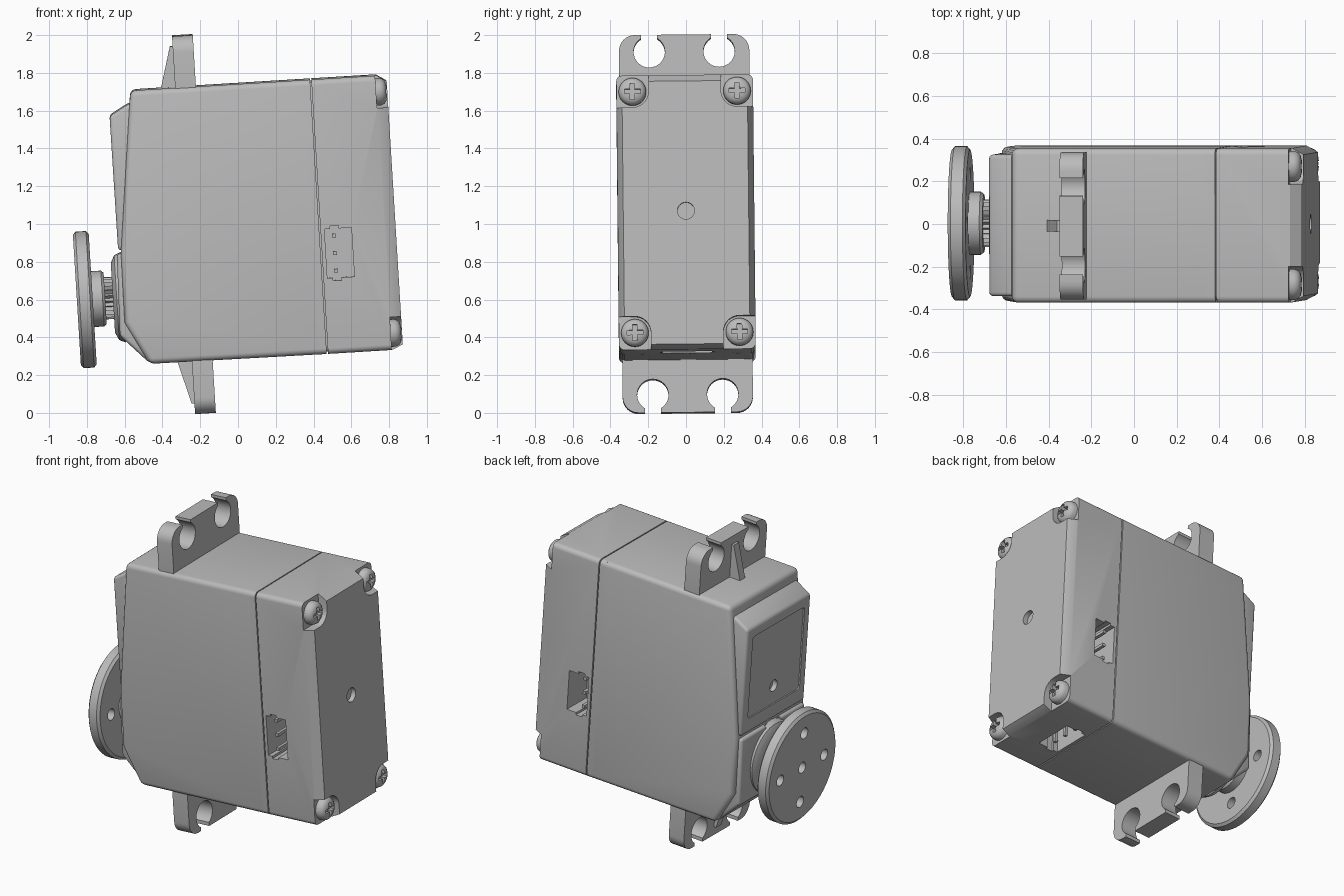
import bpy, bmesh, math
from mathutils import Matrix, Vector

old = bpy.data.objects.get("Cube")
if old:
    bpy.data.objects.remove(old, do_unlink=True)

GREY = (0.5, 0.5, 0.5, 1.0)
mat = bpy.data.materials.new("plain grey plastic")
mat.use_nodes = True
mat.diffuse_color = GREY
mat.node_tree.nodes["Principled BSDF"].inputs["Base Color"].default_value = GREY

parts = []
HALF, TOP, BOTTOM = 0.362, 0.743, -0.712
SHAFT_Z = -0.35


def finish(name, bm):
    bmesh.ops.recalc_face_normals(bm, faces=bm.faces)
    mesh = bpy.data.meshes.new(name)
    bm.to_mesh(mesh)
    bm.free()
    mesh.materials.append(mat)
    ob = bpy.data.objects.new(name, mesh)
    bpy.context.collection.objects.link(ob)
    parts.append(ob)
    return ob


def prism(name, outline, axis, a, b):
    """Extrude a flat outline along an axis: x takes (y, z), y takes (x, z), z takes (x, y)."""
    place = {"x": lambda p, t: (t, p[0], p[1]), "y": lambda p, t: (p[0], t, p[1]),
             "z": lambda p, t: (p[0], p[1], t)}[axis]
    bm = bmesh.new()
    face = bm.faces.new([bm.verts.new(place(p, a)) for p in outline])
    new = bmesh.ops.extrude_face_region(bm, geom=[face])["geom"]
    shift = Vector(place((0, 0), b - a))
    bmesh.ops.translate(bm, verts=[v for v in new if isinstance(v, bmesh.types.BMVert)], vec=shift)
    return finish(name, bm)


def hull(name, points):
    bm = bmesh.new()
    for p in points:
        bm.verts.new(p)
    bmesh.ops.convex_hull(bm, input=bm.verts)
    bmesh.ops.dissolve_limit(bm, angle_limit=0.01, verts=bm.verts, edges=bm.edges)
    return finish(name, bm)


def box(name, x, y, z):
    return prism(name, [(x[0], z[0]), (x[1], z[0]), (x[1], z[1]), (x[0], z[1])], "y", *y)


def circle(cy, cz, r, n=32):
    return [(cy + r * math.cos(2 * math.pi * i / n), cz + r * math.sin(2 * math.pi * i / n)) for i in range(n)]


def lathe(name, profile, cy, cz, n=48):
    """Stack of rings along x, given as (x, radius)."""
    return hull(name, [(x, y, z) for x, r in profile for y, z in circle(cy, cz, r, n)])


def rounded(y0, y1, z0, z1, r, n=5):
    pts = []
    for k, (cy, cz) in enumerate([(y1 - r, z1 - r), (y0 + r, z1 - r), (y0 + r, z0 + r), (y1 - r, z0 + r)]):
        for i in range(n + 1):
            t = math.pi / 2 * (k + i / n)
            pts.append((cy + r * math.cos(t), cz + r * math.sin(t)))
    return pts


def apply(ob, mod):
    bpy.context.view_layer.objects.active = ob
    bpy.ops.object.modifier_apply(modifier=mod.name)


def bevel(ob, width, segments=3):
    mod = ob.modifiers.new("round", "BEVEL")
    mod.width, mod.segments, mod.limit_method = width, segments, "ANGLE"
    apply(ob, mod)
    return ob


def cut(ob, *cutters):
    for c in cutters:
        mod = ob.modifiers.new("cut", "BOOLEAN")
        mod.operation, mod.solver, mod.object = "DIFFERENCE", "EXACT", c
        apply(ob, mod)
        parts.remove(c)
        bpy.data.objects.remove(c, do_unlink=True)
    return ob


# Main shell, with the leaning front edge
shell = prism("main_shell", [(-0.526, TOP), (-0.628, -0.11), (-0.631, -0.48), (-0.512, BOTTOM + 0.005),
                             (0.427, BOTTOM), (0.427, TOP)], "y", -HALF, HALF)
mod = shell.modifiers.new("round", "BEVEL")
mod.width, mod.segments, mod.limit_method = 0.03, 4, "ANGLE"
mod.angle_limit = math.radians(40)
apply(shell, mod)
cut(shell, box("trim", (0.39, 0.6), (-1, 1), (-1, 1)))
prism("shell_rim", rounded(-HALF, HALF, BOTTOM, TOP, 0.03), "x", 0.385, 0.427)
prism("seam_core", rounded(-HALF + 0.012, HALF - 0.012, BOTTOM + 0.012, TOP - 0.012, 0.03), "x", 0.40, 0.45)

# Rear cover, chamfered towards its back face
cover = hull("rear_cover",
             [(x, y, z) for x in (0.434, 0.778) for y, z in rounded(-HALF, HALF, BOTTOM, TOP, 0.03)]
             + [(0.832, y, z) for y, z in rounded(-HALF + 0.03, HALF - 0.03, BOTTOM + 0.025, TOP - 0.035, 0.02)])
cut(cover, prism("c", circle(0, 0.02, 0.045), "x", 0.80, 0.9))

# Corner pockets and cross-head screws
for side in (-1, 1):
    for end, sz in ((1, 0.656), (-1, -0.623)):
        sy = side * 0.277
        edge = circle(sy, sz, 0.085)
        edge += [(sy + side * a, sz + end * b) for a, b in ((0.15, 0.15), (-0.085, 0.15), (0.15, -0.085))]
        cut(cover, hull("pocket", [(x, y, z) for x in (0.772, 0.9) for y, z in edge]))
        screw = lathe("screw", [(0.76, 0.073), (0.795, 0.073), (0.812, 0.066), (0.823, 0.052), (0.829, 0.03)], sy, sz, 32)
        for long, short in ((0.042, 0.012), (0.012, 0.042)):
            cut(screw, box("slot", (0.80, 0.9), (sy - long, sy + long), (sz - short, sz + short)))

# Sockets on both sides and underneath, each with three pins
PIN_X, MID = 0.503, -0.182
for turn in (-1, 1):
    inner, outer = sorted((turn * 0.16, turn * 0.5))
    lo, hi = sorted((turn * 0.15, turn * 0.33))
    cut(cover, box("c", (0.455, 0.598), (inner, outer), (MID - 0.13, MID + 0.13)),
        box("c", (0.485, 0.53), (inner, outer), (MID - 0.145, MID + 0.145)))
    for k in (-1, 0, 1):
        z = MID + k * 0.093
        box("side_pin", (PIN_X - 0.01, PIN_X + 0.01), (lo, hi), (z - 0.01, z + 0.01))
cut(cover, box("c", (0.455, 0.598), (-0.13, 0.13), (-0.9, -0.52)),
    box("c", (0.485, 0.53), (-0.145, 0.145), (-0.9, -0.52)))
for k in (-1, 0, 1):
    box("bottom_pin", (PIN_X - 0.01, PIN_X + 0.01), (k * 0.093 - 0.01, k * 0.093 + 0.01), (-0.68, -0.5))

# Mounting flanges with open screw holes and a gusset
for name, end, tip, hole, base in (("top", 1, 1.016, 0.926, 0.70), ("bottom", -1, -0.988, -0.893, -0.67)):
    inside = base - end * 0.12
    outline = rounded(-0.345, 0.345, min(tip, inside), max(tip, inside), 0.085, 8)
    flange = prism(name + "_flange", outline, "x", -0.288, -0.178)
    for y in (-0.185, 0.185):
        cut(flange, prism("c", circle(y, hole, 0.083), "x", -0.4, 0),
            box("c", (-0.4, 0), (y - 0.042, y + 0.042), sorted((hole, hole + end * 0.3))))
    prism(name + "_gusset", [(-0.375, base), (-0.303, tip - end * 0.055), (-0.28, tip - end * 0.055), (-0.28, base)],
          "y", -0.027, 0.027)

# Front gear cap: upper panel with a shallow window, lower plate with a boss
upper = bevel(prism("upper_gear_cap", [(-0.46, 0.69), (-0.545, 0.67), (-0.644, 0.615), (-0.642, -0.098),
                                       (-0.46, -0.098)], "y", -0.332, 0.332), 0.018)
cut(upper, prism("c", rounded(-0.27, 0.27, 0.0, 0.55, 0.02), "x", -0.8, -0.634),
    prism("c", circle(0, 0.12, 0.038), "x", -0.8, -0.60))
lower = bevel(prism("lower_gear_cap", [(-0.46, -0.115), (-0.65, -0.115), (-0.66, -0.55), (-0.515, -0.70),
                                       (-0.46, -0.70)], "y", -0.332, 0.332), 0.018)
cut(lower, prism("c", circle(0, -0.11, 0.08), "x", -0.8, -0.635))
lathe("shaft_boss", [(-0.63, 0.24), (-0.665, 0.225), (-0.685, 0.185)], 0, SHAFT_Z)

# Toothed output shaft and round horn
teeth = [(math.cos(t) * r, SHAFT_Z + math.sin(t) * r)
         for i in range(50) for t, r in [(math.pi * i / 25, 0.095 if i % 2 else 0.112)]]
prism("output_shaft", teeth, "x", -0.75, -0.66)
lathe("horn_hub", [(-0.80, 0.148), (-0.74, 0.148), (-0.726, 0.135)], 0, SHAFT_Z)
horn = lathe("horn_disc", [(-0.876, 0.345), (-0.862, 0.362), (-0.806, 0.362), (-0.792, 0.345)], 0, SHAFT_Z, 64)
for y, z in ((0, 0.23), (0, -0.23), (0.23, 0), (-0.23, 0)):
    cut(horn, prism("c", circle(y, SHAFT_Z + z, 0.036), "x", -0.9, -0.7))
cut(horn, prism("c", circle(0, SHAFT_Z, 0.036), "x", -0.9, -0.82))

# Whole device leans slightly
tilt = (Matrix.Translation((0, 0, 1)) @ Matrix.Rotation(math.radians(-3.5), 4, "Y")
        @ Matrix.Rotation(math.radians(0.6), 4, "X"))
bpy.ops.object.select_all(action="DESELECT")
for ob in parts:
    ob.data.transform(tilt)
    ob.select_set(True)
bpy.context.view_layer.objects.active = parts[0]
bpy.ops.object.shade_smooth_by_angle(angle=math.radians(32))
